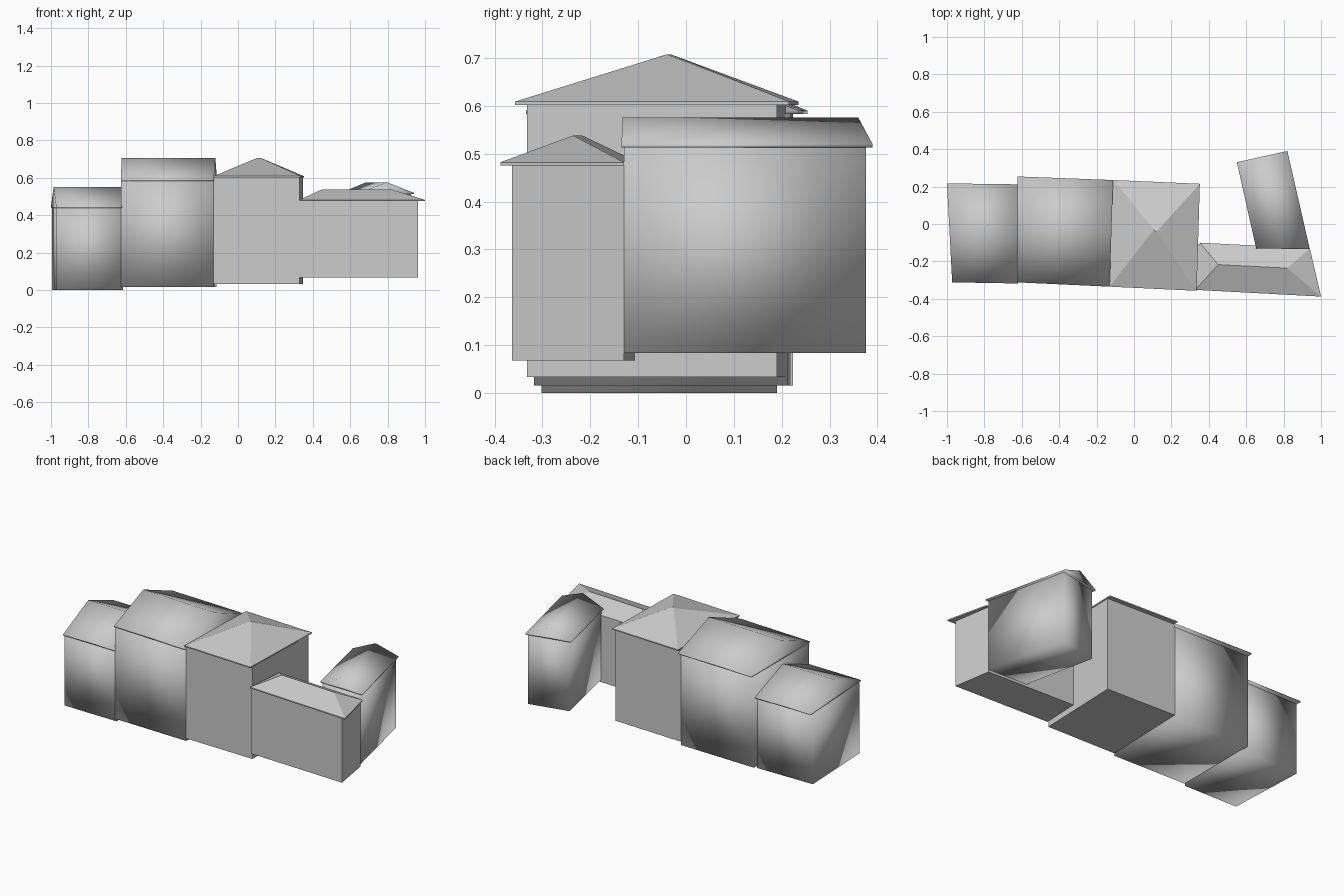
import bpy, bmesh

if "Cube" in bpy.data.objects:
    bpy.data.objects.remove(bpy.data.objects["Cube"])


def build(name, verts, faces, smooth):
    mesh = bpy.data.meshes.new(name)
    bm = bmesh.new()
    vs = [bm.verts.new(v) for v in verts]
    for f in faces:
        bm.faces.new([vs[i] for i in f])
    bmesh.ops.recalc_face_normals(bm, faces=bm.faces)
    for f in bm.faces:
        f.smooth = smooth
    bm.to_mesh(mesh)
    bm.free()
    obj = bpy.data.objects.new(name, mesh)
    bpy.context.collection.objects.link(obj)
    return obj


def walls(name, plan, z0, z1, smooth):
    """Closed block over a four-cornered plan."""
    verts = [(x, y, z) for z in (z0, z1) for x, y in plan]
    faces = [(0, 1, 2, 3), (4, 5, 6, 7)]
    faces += [(i, (i + 1) % 4, (i + 1) % 4 + 4, i + 4) for i in range(4)]
    build(name, verts, faces, smooth)


def roof(name, plan, ridge, z, top, smooth, lip=0.007):
    """Thin eave slab rising to a ridge; ridge[0] belongs to the edge between
    corners 3 and 0, ridge[1] to the edge between corners 1 and 2."""
    verts = [(x, y, h) for h in (z, z + lip) for x, y in plan]
    verts += [(x, y, top) for x, y in ridge]
    faces = [(0, 1, 2, 3)]
    faces += [(i, (i + 1) % 4, (i + 1) % 4 + 4, i + 4) for i in range(4)]
    faces += [(4, 5, 9, 8), (6, 7, 8, 9), (7, 4, 8), (5, 6, 9)]
    build(name, verts, faces, smooth)


def mid(a, b):
    return ((a[0] + b[0]) / 2, (a[1] + b[1]) / 2)


# name, wall plan, base z, eave z, roof plan, ridge (None = gable), top z, smooth
houses = [
    # low house at the left end
    ("left_house",
     [(-0.973, -0.297), (-0.615, -0.302), (-0.615, 0.19), (-0.995, 0.188)], 0.0, 0.438,
     [(-0.972, -0.312), (-0.62, -0.318), (-0.62, 0.212), (-1.0, 0.217)], None, 0.55, True),
    # tall gabled house
    ("tall_house",
     [(-0.625, -0.305), (-0.13, -0.318), (-0.115, 0.212), (-0.62, 0.224)], 0.015, 0.583,
     [(-0.625, -0.312), (-0.13, -0.335), (-0.112, 0.235), (-0.622, 0.254)], None, 0.705, True),
    # square house with a pyramid roof
    ("square_house",
     [(-0.13, -0.322), (0.33, -0.332), (0.347, 0.19), (-0.115, 0.208)], 0.033, 0.602,
     [(-0.13, -0.335), (0.335, -0.357), (0.352, 0.215), (-0.11, 0.235)],
     [(0.105, -0.03), (0.12, -0.042)], 0.707, False),
    # low hipped wing
    ("hipped_wing",
     [(0.33, -0.34), (0.963, -0.364), (0.925, -0.13), (0.34, -0.108)], 0.068, 0.475,
     [(0.328, -0.352), (1.0, -0.388), (0.94, -0.13), (0.352, -0.10)],
     [(0.45, -0.217), (0.82, -0.236)], 0.538, False),
    # rear wing, turned at an angle (long sides run front to back)
    ("rear_wing",
     [(0.925, -0.13), (0.812, 0.376), (0.568, 0.322), (0.665, -0.13)], 0.083, 0.513,
     [(0.94, -0.135), (0.82, 0.39), (0.55, 0.33), (0.653, -0.13)], None, 0.576, True),
]

for name, plan, z0, z1, eaves, ridge, top, smooth in houses:
    walls(name + "_walls", plan, z0, z1, smooth)
    if ridge is None:
        ridge = [mid(eaves[3], eaves[0]), mid(eaves[1], eaves[2])]
    roof(name + "_roof", eaves, ridge, z1, top, smooth)
